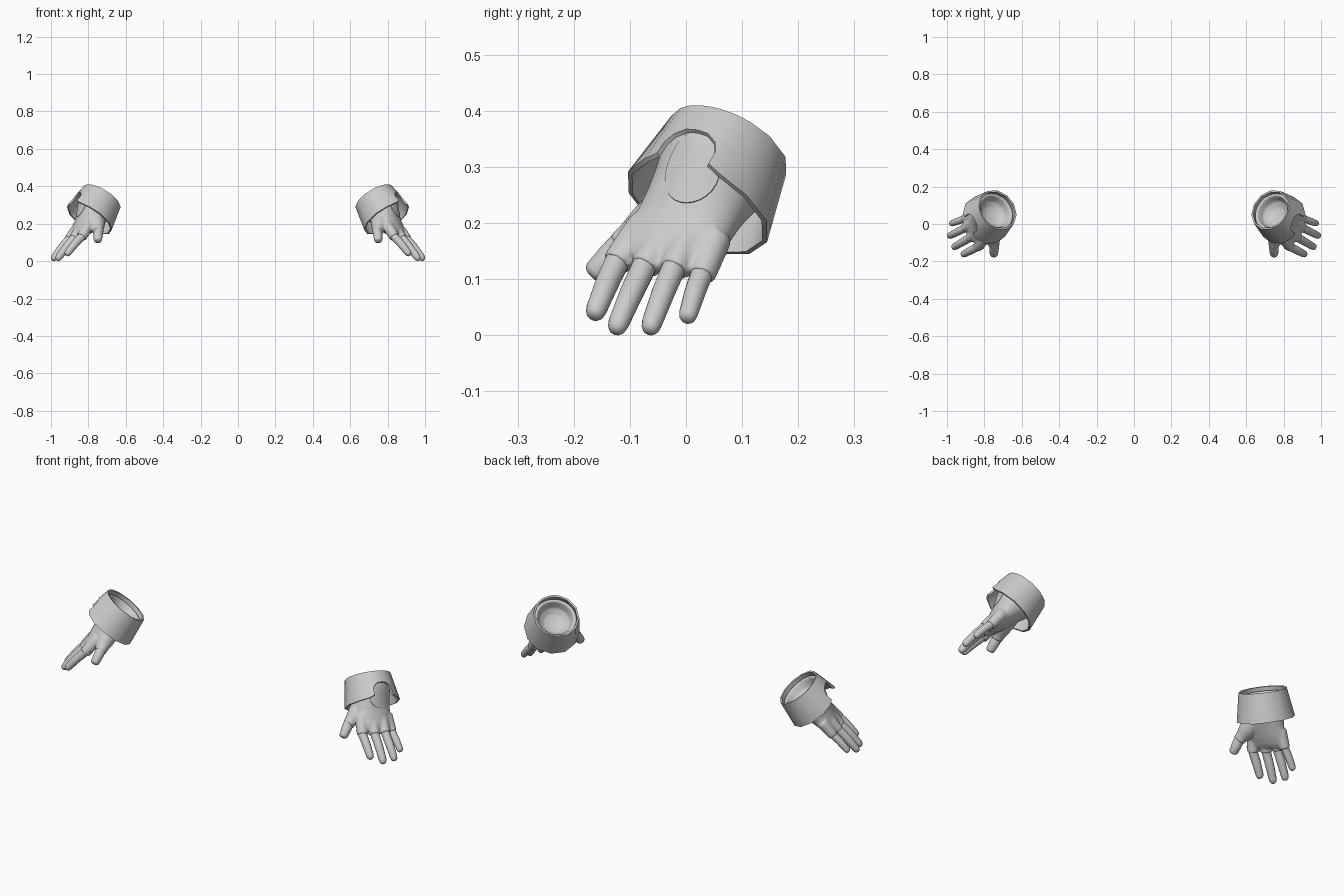
import bpy, bmesh, math
from mathutils import Vector, Matrix
from mathutils.bvhtree import BVHTree

if "Cube" in bpy.data.objects:
    bpy.data.objects.remove(bpy.data.objects["Cube"])

# Glove frame: a = across the hand (to little finger), b = out of the back, c = toward fingertips
C = Vector((0.715, 0.08, 0.338))
V = Vector((0.48, -0.396, -0.784)).normalized()
W = Vector((0.41, 0.9, -0.135))
W = (W - V * W.dot(V)).normalized()
N = V.cross(W)
objs = []


def P(a, b, c):
    return C + W * a + N * b + V * c


def make(name, bm):
    bmesh.ops.recalc_face_normals(bm, faces=bm.faces[:])
    me = bpy.data.meshes.new(name)
    bm.to_mesh(me)
    bm.free()
    ob = bpy.data.objects.new(name, me)
    bpy.context.collection.objects.link(ob)
    objs.append(ob)
    return ob


def bake(ob):
    bpy.context.view_layer.update()
    deps = bpy.context.evaluated_depsgraph_get()
    me = bpy.data.meshes.new_from_object(ob.evaluated_get(deps))
    ob.modifiers.clear()
    ob.data = me


def loft(bm, rings):
    rows = [[bm.verts.new(p) for p in r] for r in rings]
    n = len(rows[0])
    for r0, r1 in zip(rows, rows[1:]):
        for i in range(n):
            j = (i + 1) % n
            bm.faces.new((r0[i], r0[j], r1[j], r1[i]))
    bm.faces.new(rows[0][::-1])
    bm.faces.new(rows[-1])


def digit(bm, p0, p1, profile, bow=0.0, n=16):
    """Tapered round tube from p0 to p1; profile is (fraction, radius)."""
    p0, p1 = P(*p0), P(*p1)
    d = p1 - p0
    q = d.to_track_quat('Z', 'Y')
    rings = []
    for t, r in profile:
        ctr = p0 + d * t + N * bow * math.sin(math.pi * t)
        rings.append([ctr + q @ Vector((r * math.cos(k * math.tau / n),
                                        r * math.sin(k * math.tau / n), 0)) for k in range(n)])
    loft(bm, rings)


def lerp(p, q, t):
    return tuple(x + (y - x) * t for x, y in zip(p, q))


# Knuckle edge, fingertip and radius of each finger
fingers = [((-0.091, 0.008, 0.296), (-0.075, 0.024, 0.427), 0.0225),
           ((-0.029, 0.022, 0.302), (-0.015, 0.036, 0.456), 0.0225),
           ((0.029, 0.026, 0.297), (0.049, 0.039, 0.444), 0.022),
           ((0.077, 0.010, 0.288), (0.100, 0.026, 0.396), 0.020)]
thumb_root, thumb_edge, thumb_tip = (-0.05, -0.018, 0.145), (-0.131, -0.045, 0.229), (-0.165, -0.06, 0.29)

# Glove: bowl inside the wrist, palm, finger sleeves and thumb sleeve fused together
bm = bmesh.new()
sections = [  # c, centre a, centre b, half width, half thickness
    (0.090, 0, 0, 0.020, 0.020), (0.083, 0, 0, 0.050, 0.050), (0.062, 0, 0, 0.078, 0.076),
    (0.022, 0, 0, 0.090, 0.090), (0.018, 0, 0, 0.100, 0.100), (0.026, 0, 0, 0.108, 0.108),
    (0.065, 0, 0, 0.104, 0.104), (0.100, -0.002, 0, 0.098, 0.090), (0.140, -0.005, 0, 0.094, 0.073),
    (0.180, -0.007, 0, 0.094, 0.059), (0.225, -0.007, 0.004, 0.097, 0.046),
    (0.260, -0.006, 0.010, 0.100, 0.035), (0.282, -0.006, 0.013, 0.095, 0.022)]
loft(bm, [[P(ca + ra * math.cos(k * math.tau / 32), cb + rb * math.sin(k * math.tau / 32), c)
           for k in range(32)] for c, ca, cb, ra, rb in sections])
for k, t, r in fingers:
    digit(bm, (k[0] * 0.85, k[1] * 0.7, 0.20), k, [(0, 0.03), (0.6, r + 0.007), (1, r + 0.005)])
digit(bm, thumb_root, thumb_edge, [(0, 0.055), (0.5, 0.043), (0.8, 0.032), (1, 0.029)])
glove = make("glove", bm)
rm = glove.modifiers.new("fuse", 'REMESH')
rm.mode = 'VOXEL'
rm.voxel_size = 0.005
sm = glove.modifiers.new("soften", 'SMOOTH')
sm.factor = 0.5
sm.iterations = 7
bake(glove)

# Bare fingers and thumb coming out of the sleeves
bm = bmesh.new()
tip = [(0.88, 0.84), (0.95, 0.72), (0.985, 0.52), (1, 0.28)]
for k, t, r in fingers:
    digit(bm, lerp(k, t, -0.25), t, [(0, r), (0.5, r * 0.95)] + [(f, r * s) for f, s in tip], 0.004)
digit(bm, lerp(thumb_edge, thumb_tip, -0.4), thumb_tip,
      [(0, 0.026), (0.5, 0.025)] + [(f, 0.026 * s) for f, s in tip])
make("fingers", bm)

# Flared cuff with a rounded notch over the back of the hand
half = [  # top angle, bottom angle, length
    (0, 0, 0.060), (10, 10, 0.062), (18, 19, 0.075), (22, 23, 0.095), (27, 22.5, 0.125),
    (38, 33, 0.135), (60, 60, 0.14), (90, 90, 0.14), (120, 120, 0.14), (150, 150, 0.14), (180, 180, 0.142)]
cols = half + [(-a, -b, c) for a, b, c in half[-2:0:-1]]


def cuff_point(deg, c):
    r = 0.115 + 0.024 * c / 0.14
    return P(r * math.sin(math.radians(deg)), r * math.cos(math.radians(deg)), c)


bm = bmesh.new()
top = [bm.verts.new(cuff_point(a, 0)) for a, b, c in cols]
low = [bm.verts.new(cuff_point(b, c)) for a, b, c in cols]
for i in range(len(cols)):
    j = (i + 1) % len(cols)
    bm.faces.new((top[i], top[j], low[j], low[i]))
# Point every face away from the cuff axis
cuff = make("cuff", bm)
f = cuff.data.polygons[0]
if f.normal.dot(N) < 0:
    cuff.data.flip_normals()
so = cuff.modifiers.new("wall", 'SOLIDIFY')
so.thickness = 0.009
so.offset = -1
bake(cuff)

# Thin oval panel lying on the back of the glove
tree = BVHTree.FromPolygons([v.co for v in glove.data.vertices],
                            [p.vertices[:] for p in glove.data.polygons])
bm = bmesh.new()


def panel_point(s, k, lift):
    ang = k * math.tau / 28
    start = P(0.052 * s * math.cos(ang), 0.25, 0.112 + 0.064 * s * math.sin(ang))
    hit = tree.ray_cast(start, -N)[0]
    return (hit or start - N * 0.17) + N * lift


loft(bm, [[panel_point(s, k, h) for k in range(28)]
          for s, h in ((1, -0.003), (1, 0.002), (0.8, 0.0025), (0.6, 0.0025), (0.4, 0.0025), (0.15, 0.0025))])
make("back_panel", bm)

# Seat the glove on the ground, centre it front to back, then mirror the pair
co = [v.co for o in objs for v in o.data.vertices]
ys = [p.y for p in co]
shift = Vector((1 - max(p.x for p in co), -(max(ys) + min(ys)) / 2, -min(p.z for p in co)))
for o in objs:
    o.data.transform(Matrix.Translation(shift))
    bpy.ops.object.select_all(action='DESELECT')
    o.select_set(True)
    bpy.context.view_layer.objects.active = o
    bpy.ops.object.shade_smooth_by_angle(angle=math.radians(40))
    o.modifiers.new("pair", 'MIRROR').use_mirror_merge = False
